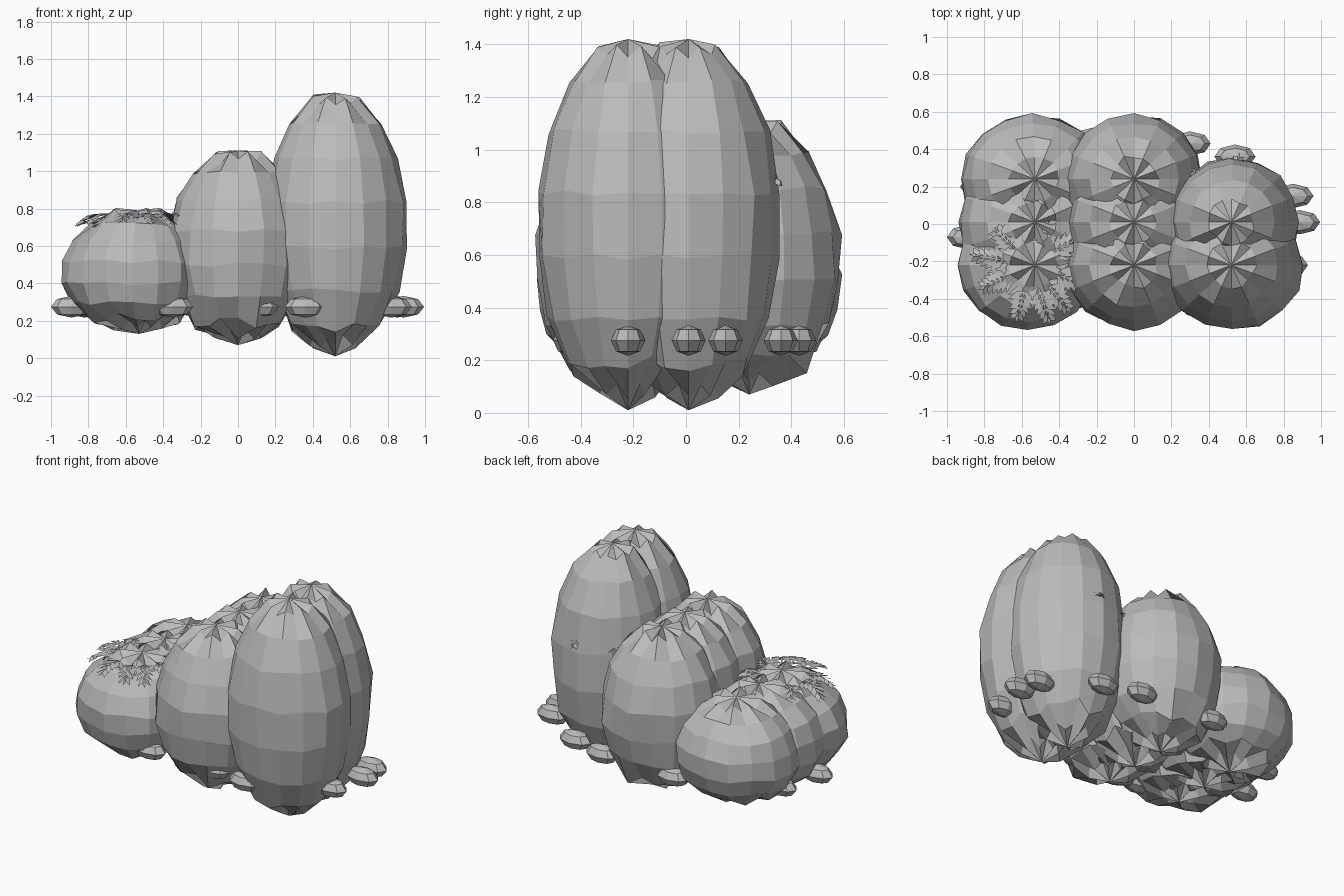
import bpy, bmesh, math, random
from mathutils import Vector, Matrix

random.seed(11)
if "Cube" in bpy.data.objects:
    bpy.data.objects.remove(bpy.data.objects["Cube"])

# One stone grey for everything
GREY = (0.5, 0.5, 0.5, 1)
stone = bpy.data.materials.new("stone_grey")
stone.use_nodes = True
stone.diffuse_color = GREY
stone.node_tree.nodes["Principled BSDF"].inputs["Base Color"].default_value = GREY


def finish(name, bm, location):
    mesh = bpy.data.meshes.new(name)
    bm.to_mesh(mesh)
    bm.free()
    mesh.materials.append(stone)
    obj = bpy.data.objects.new(name, mesh)
    obj.location = location
    bpy.context.collection.objects.link(obj)
    return obj


def boulder(name, x, y, low, high, bulge, rx):
    """Faceted upright boulder with a crumpled crown and a rough, pointed base."""
    half = (high - low) / 2
    bm = bmesh.new()
    bmesh.ops.create_uvsphere(bm, u_segments=16, v_segments=9, radius=1)
    for v in bm.verts:
        level = v.co.z
        if abs(level) > 0.99:
            v.co.z *= half
            continue
        step = round(math.atan2(v.co.y, v.co.x) / math.tau * 16)
        ridge = 1 if step % 2 else -1
        grow = 1 + random.uniform(-0.03, 0.03)
        lift = random.uniform(-0.012, 0.012)
        if level > 0.9:
            # folded crown
            lift += 0.022 * ridge
            grow += random.uniform(-0.1, 0.1)
        elif level < -0.9:
            # pointed foot
            lift += 0.035 + 0.025 * ridge
            grow += random.uniform(-0.3, 0.05)
        elif level < -0.6:
            # rough underside
            lift += random.uniform(-0.035, 0.035)
            grow += 0.06 * ridge - 0.02
        side = bulge * (1 - level * level)
        v.co = Vector((v.co.x * rx * grow + side, v.co.y * 0.35 * grow, level * half + lift))
    return finish(name, bm, (x, y, low + half))


# Three columns of boulders, rising towards +x: (place, y, sideways bulge, half width)
for label, x, low, high, rows in (
    ("low", -0.53, 0.13, 0.79,
     (("front", -0.22, -0.04, 0.37), ("centre", 0.01, -0.04, 0.37), ("back", 0.24, -0.015, 0.385))),
    ("middle", 0.0, 0.07, 1.11,
     (("front", -0.22, 0.0, 0.37), ("centre", 0.01, 0.0, 0.37), ("back", 0.24, 0.0, 0.37))),
    ("tall", 0.52, 0.01, 1.42,
     (("front", -0.22, 0.005, 0.385), ("centre", 0.01, 0.01, 0.355))),
):
    for place, y, bulge, rx in rows:
        boulder(f"{label}_boulder_{place}", x, y, low, high, bulge, rx)

# Flattened pebbles around the base
for i, (x, y) in enumerate((
    (-0.89, -0.07), (-0.82, 0.2), (-0.22, 0.45), (0.3, 0.43), (0.54, 0.36),
    (0.85, 0.15), (0.885, 0.01), (0.82, -0.22), (0.36, -0.44), (0.11, -0.4),
    (-0.35, -0.4),
)):
    bm = bmesh.new()
    bmesh.ops.create_uvsphere(bm, u_segments=8, v_segments=4, radius=1)
    bmesh.ops.scale(bm, verts=bm.verts, vec=(0.11, 0.065, 0.058))
    finish(f"pebble_{i + 1}", bm, (x, y, 0.275))


def add_frond(bm, angle, start, end, droop, width=0.085, pairs=6):
    """Arched fern frond: a thin stem with paired pointed leaflets."""
    turn = Matrix.Rotation(angle, 3, "Z")

    def spine(t):
        return Vector((start + (end - start) * t, 0, 0.03 * math.sin(math.pi * t) - droop * t * t))

    def face(points):
        bm.faces.new([bm.verts.new(turn @ p) for p in points])

    for i in range(pairs):
        t = (i + 0.5) / pairs
        a, b = spine(t - 0.5 / pairs), spine(t + 0.5 / pairs)
        stem = Vector((0, 0.005, 0))
        face((a - stem, b - stem, b + stem, a + stem))
        reach = width * (1 - 0.6 * t)
        for side in (-1, 1):
            tip = b + Vector((reach * 0.45, side * reach, -0.01))
            mid = a.lerp(tip, 0.45)
            wide = Vector((0.018, -0.008 * side, 0))
            face((a, mid + wide, tip, mid - wide))
    tip = spine(1)
    face((tip + Vector((0, -0.01, 0)), tip + Vector((0.035, 0, -0.008)), tip + Vector((0, 0.01, 0))))


# Fern crown on the low boulders
bm = bmesh.new()
for degrees in (-20, -50, -72, -105, -155, 170, 135, 70, 30):
    add_frond(bm, math.radians(degrees), 0.12, random.uniform(0.27, 0.32), random.uniform(0.01, 0.04))
finish("fern_crown", bm, (-0.55, -0.22, 0.752))

# Fern tips poking out behind the tall boulders
for name, x, y, angle in (("fern_tip_inner", 0.37, 0.18, 2.0), ("fern_tip_outer", 0.54, 0.25, 1.4)):
    bm = bmesh.new()
    add_frond(bm, angle, 0.0, 0.1, 0.03, 0.06, 5)
    finish(name, bm, (x, y, 0.9))
